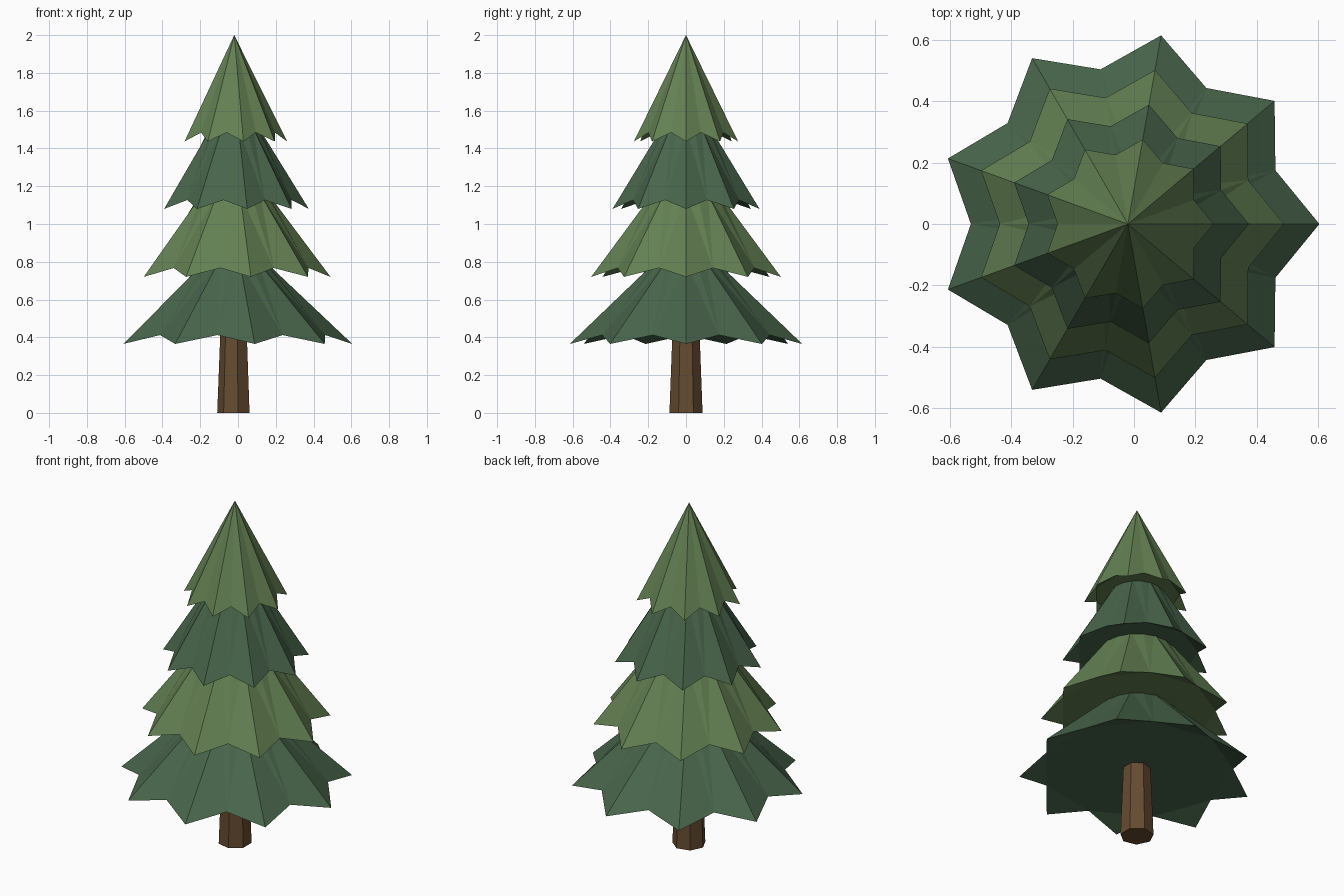
import bpy, bmesh
from math import cos, sin, pi

if "Cube" in bpy.data.objects:
    bpy.data.objects.remove(bpy.data.objects["Cube"])

CX = -0.02   # tree axis
TIPS = 9     # points on each skirt


def material(name, rgb):
    m = bpy.data.materials.new(name)
    m.diffuse_color = (*rgb, 1)
    m.use_nodes = True
    m.node_tree.nodes["Principled BSDF"].inputs["Base Color"].default_value = m.diffuse_color
    return m


def ring(bm, n, r, z, start=0.0):
    return [bm.verts.new((CX + r * cos(start + 2 * pi * i / n),
                          r * sin(start + 2 * pi * i / n), z)) for i in range(n)]


def finish(bm, name, mat):
    bmesh.ops.recalc_face_normals(bm, faces=bm.faces)
    me = bpy.data.meshes.new(name)
    bm.to_mesh(me)
    bm.free()
    me.materials.append(mat)
    bpy.context.collection.objects.link(bpy.data.objects.new(name, me))


def tier(name, r_tip, z_tip, r_top, z_top, mat):
    """Star-edged cone: drooping tips, raised notches, closed underside."""
    bm = bmesh.new()
    step = pi / TIPS
    tips = ring(bm, TIPS, r_tip, z_tip)
    notches = ring(bm, TIPS, r_tip * 0.82, z_tip + 0.047, step)
    rim = [v for pair in zip(tips, notches) for v in pair]
    n = len(rim)
    if r_top:
        top = ring(bm, n, r_top, z_top)
        bm.faces.new(top)
        for i in range(n):
            j = (i + 1) % n
            # split every quad the same way on both sides of a tip
            a, b = (i, j) if i % 2 == 0 else (j, i)
            bm.faces.new((rim[a], rim[b], top[a]))
            bm.faces.new((rim[b], top[b], top[a]))
    else:
        apex = bm.verts.new((CX, 0, z_top))
        for i in range(n):
            bm.faces.new((rim[i], rim[(i + 1) % n], apex))
    # underside: flat centre plus folded tips
    bm.faces.new(notches)
    for i in range(TIPS):
        bm.faces.new((notches[i - 1], tips[i], notches[i]))
    finish(bm, name, mat)


dark = material("dark_green", (0.065, 0.13, 0.07))
light = material("light_green", (0.125, 0.215, 0.085))
bark = material("bark", (0.13, 0.07, 0.03))

# foliage, bottom to top
tier("foliage_bottom", 0.625, 0.365, 0.165, 0.80, dark)
tier("foliage_lower_middle", 0.51, 0.72, 0.18, 1.16, light)
tier("foliage_upper_middle", 0.395, 1.08, 0.13, 1.51, dark)
tier("foliage_top", 0.28, 1.437, 0, 2.0, light)

# seven-sided tapered trunk
bm = bmesh.new()
low = ring(bm, 7, 0.09, 0, pi)
high = ring(bm, 7, 0.073, 0.44, pi)
bm.faces.new(low)
bm.faces.new(high)
for i in range(7):
    j = (i + 1) % 7
    bm.faces.new((low[i], low[j], high[j], high[i]))
finish(bm, "trunk", bark)
